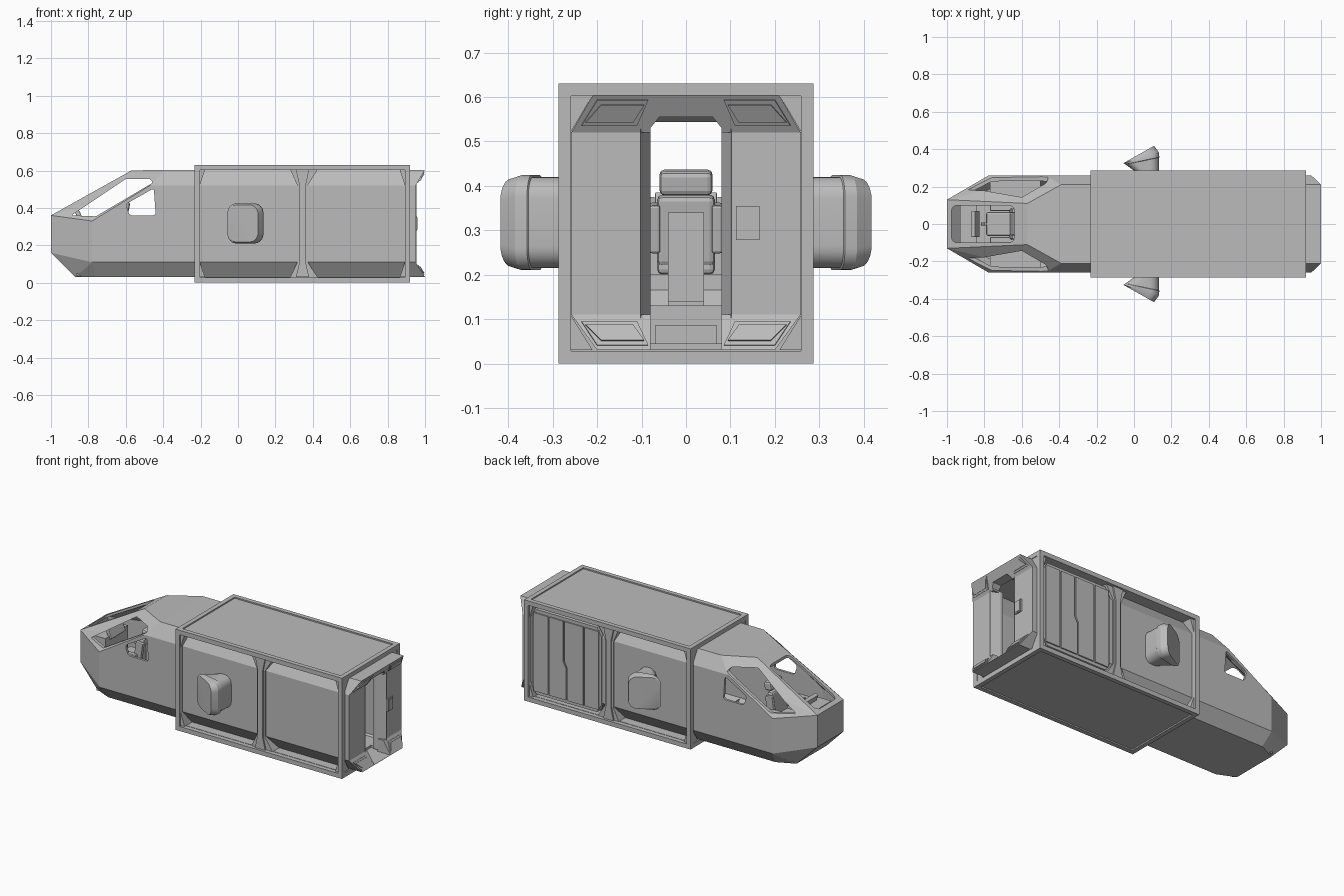
import bpy, bmesh, math
from mathutils import Vector, Matrix

if "Cube" in bpy.data.objects:
    bpy.data.objects.remove(bpy.data.objects["Cube"])

grey = bpy.data.materials.new("plain grey")
grey.use_nodes = True
grey.diffuse_color = (0.5, 0.5, 0.5, 1)
grey.node_tree.nodes["Principled BSDF"].inputs["Base Color"].default_value = (0.5, 0.5, 0.5, 1)


def finish(name, bm):
    bmesh.ops.recalc_face_normals(bm, faces=bm.faces)
    mesh = bpy.data.meshes.new(name)
    bm.to_mesh(mesh)
    bm.free()
    mesh.materials.append(grey)
    ob = bpy.data.objects.new(name, mesh)
    bpy.context.collection.objects.link(ob)
    return ob


def prism(name, pts, push, radius=0.0):
    """Polygon pushed along a vector, with optional rounded corners."""
    bm = bmesh.new()
    face = bm.faces.new([bm.verts.new(p) for p in pts])
    push = Vector(push)
    new = bmesh.ops.extrude_face_region(bm, geom=[face], use_keep_orig=True)["geom"]
    bmesh.ops.translate(bm, vec=push, verts=[v for v in new if isinstance(v, bmesh.types.BMVert)])
    if radius:
        sides = [e for e in bm.edges if abs((e.verts[0].co - e.verts[1].co).normalized().dot(push.normalized())) > 0.99
                 and abs(e.calc_length() - push.length) < 1e-4]
        bmesh.ops.bevel(bm, geom=sides, offset=radius, segments=4, profile=0.5, affect='EDGES')
    return finish(name, bm)


def box(name, lo, hi, radius=0.0, tilt=0.0):
    """Box between two corners, optionally leaned about y."""
    lo, hi = Vector(lo), Vector(hi)
    bm = bmesh.new()
    bmesh.ops.create_cube(bm, size=1)
    bmesh.ops.scale(bm, vec=hi - lo, verts=bm.verts)
    if radius:
        bmesh.ops.bevel(bm, geom=bm.edges[:], offset=radius, segments=2, profile=0.5, affect='EDGES')
    bmesh.ops.rotate(bm, matrix=Matrix.Rotation(tilt, 3, 'Y'), verts=bm.verts)
    bmesh.ops.translate(bm, vec=(lo + hi) / 2, verts=bm.verts)
    return finish(name, bm)


def hull(name, half):
    """Convex solid from points mirrored across y."""
    bm = bmesh.new()
    for x, y, z in half:
        for s in (1, -1):
            bm.verts.new((x, y * s, z))
    bmesh.ops.convex_hull(bm, input=bm.verts)
    bmesh.ops.dissolve_limit(bm, angle_limit=0.02, verts=bm.verts, edges=bm.edges)
    return finish(name, bm)


def cut(ob, cutter):
    mod = ob.modifiers.new("opening", 'BOOLEAN')
    mod.operation, mod.solver, mod.object = 'DIFFERENCE', 'EXACT', cutter
    apply(ob, mod)
    bpy.data.objects.remove(cutter)


def apply(ob, mod):
    bpy.context.view_layer.objects.active = ob
    bpy.ops.object.modifier_apply(modifier=mod.name)


def side(pts, y):
    return [(x, y, z) for x, z in pts]


# Hollow hull: faceted nose running into a chamfered body
W, LOW, HIGH, BASE, ROOF = 0.258, 0.11, 0.52, 0.03, 0.604
shell = hull("hull_shell", [
    (-1, 0.13, 0.36), (-1, 0.13, 0.16), (-0.87, 0.15, BASE), (-0.78, W, 0.33), (-0.78, W, LOW),
    (-0.76, 0.2, BASE), (-0.57, 0.11, 0.6), (-0.47, W, HIGH), (-0.39, 0.21, ROOF),
    (0.95, W, LOW), (0.95, W, HIGH), (0.95, 0.21, ROOF), (0.95, 0.2, BASE)])
wall = shell.modifiers.new("wall", 'SOLIDIFY')
wall.thickness, wall.offset, wall.use_even_offset = 0.015, -1, True
apply(shell, wall)

# Window and rear door openings
upper = [(-0.89, 0.36), (-0.6, 0.555), (-0.47, 0.555), (-0.455, 0.535), (-0.76, 0.355)]
lower = [(-0.6, 0.42), (-0.45, 0.505), (-0.44, 0.36), (-0.58, 0.36)]
cut(shell, prism("cutter", side(upper, -0.4), (0, 0.8, 0), 0.008))
cut(shell, prism("cutter", side(lower, -0.4), (0, 0.8, 0), 0.015))
screen = [(-0.975, -0.1), (-0.64, -0.1), (-0.64, 0.1), (-0.975, 0.1)]
cut(shell, prism("cutter", [(x, y, 0.33) for x, y in screen], (0, 0, 0.5), 0.03))
door = [(-0.08, 0.031), (0.08, 0.031), (0.08, 0.53), (0.06, 0.555), (-0.06, 0.555), (-0.08, 0.53)]


def doorway(grow=1.0):
    return prism("cutter", [(0.85, y * grow, z) for y, z in door], (0.3, 0, 0))


cut(shell, doorway(1.25))

# Rear hoods and door jambs
for name, edge, end, inner, trim in (("top", HIGH, ROOF, 0.21, -1), ("bottom", LOW, BASE, 0.2, 1)):
    hood = hull(name + "_rear_hood", [(0.91, W, edge), (0.95, W, edge), (0.91, inner, end), (1, inner, end)])
    cut(hood, doorway())
    slope = (end - edge) / 0.05

    def on_slope(y, z):
        return (0.95 + (z - edge) / slope, y, z)
    for s in (1, -1):
        outer_z, inner_z = end + trim * 0.01, edge - trim * 0.017
        for k, size in ((0, 0.0), (1, 0.009)):
            a, b = outer_z + trim * size, inner_z - trim * size
            pts = [on_slope(s * y, z) for y, z in
                   ((0.235 - size, b), (0.2 - size, a), (0.085 + size, a), (0.11 + size, b))]
            push = Vector((0.004, 0, trim * 0.002)) * (k + 1)
            prism(f"{name}_hood_panel", pts, push)
for s in (1, -1):
    prism("door_jamb", [(0.95, s * 0.102, 0.04), (0.955, s * 0.102, 0.04), (0.9, s * 0.08, 0.04),
                        (0.88, s * 0.08, 0.04), (0.88, s * 0.1, 0.04)], (0, 0, 0.49))
box("door_control_panel", (0.945, 0.113, 0.278), (0.958, 0.165, 0.355))
box("door_control_screen", (0.95, 0.119, 0.285), (0.961, 0.159, 0.348))

# Cargo frame: edge beams, roof and floor plates, corner gussets
X0, X1, Y, T, B = -0.232, 0.92, 0.2865, 0.63, 0.028
for z in (0, T - B):
    for s in (1, -1):
        box("long_beam", (X0, min(s * Y, s * (Y - B)), z), (X1, max(s * Y, s * (Y - B)), z + B))
    for x in (X0, X1 - B):
        box("cross_beam", (x, -Y, z), (x + B, Y, z + B))
box("roof_plate", (X0 + B, B - Y, ROOF), (X1 - B, Y - B, T - 0.008))
box("floor_plate", (X0 + B, B - Y, 0.008), (X1 - B, Y - B, BASE))
for s in (1, -1):
    for x, d in ((X0, 1), (X1, -1)):
        box("corner_post", (min(x, x + d * B), min(s * Y, s * (Y - B)), B),
            (max(x, x + d * B), max(s * Y, s * (Y - B)), T - B))
        for a, b in ((ROOF, HIGH), (BASE, LOW)):
            prism("corner_gusset", side([(x + d * B, a), (x + d * 0.055, a), (x + d * B, b)], s * 0.2),
                  (0, s * 0.075, 0))
            prism("end_gusset", [(x + d * 0.004, s * 0.26, a), (x + d * 0.004, s * 0.21, a),
                                 (x + d * 0.004, s * 0.26, b)], (d * 0.02, 0, 0))
    # Middle rib flaring into the beams
    rib = [(0.317, LOW), (0.317, HIGH), (0.28, ROOF), (0.425, ROOF),
           (0.373, HIGH), (0.373, LOW), (0.425, BASE), (0.28, BASE)]
    prism("middle_rib", side(rib, s * 0.2), (0, s * 0.066, 0))
    core = [(0.328, LOW), (0.328, HIGH), (0.31, ROOF), (0.38, ROOF),
            (0.362, HIGH), (0.362, LOW), (0.38, BASE), (0.31, BASE)]
    prism("middle_rib_core", side(core, s * 0.25), (0, s * 0.025, 0))

# Folding side door on the +y side
leaf = [(0.4, 0.1), (0.43, 0.05), (0.85, 0.05), (0.88, 0.1), (0.88, 0.53), (0.85, 0.58), (0.43, 0.58), (0.4, 0.53)]
prism("side_door", side(leaf, 0.2), (0, 0.066, 0))
for x0, x1, jog0, jog1 in ((0.415, 0.51, 0, 0), (0.52, 0.63, 0, 0.02), (0.64, 0.755, 0.02, 0), (0.765, 0.865, 0, 0)):
    pts = [(x0, 0.07), (x1, 0.07), (x1, 0.27), (x1 + jog1, 0.31), (x1 + jog1, 0.56),
           (x0 + jog0, 0.56), (x0 + jog0, 0.31), (x0, 0.27)]
    prism("side_door_fold", side(pts, 0.26), (0, 0.014, 0))


# Side pods: rounded sections lofted outward with an angled cap
def rounded_section(p, q, z0, z1, r, steps=6):
    length, ring = (Vector(q) - Vector(p)).length, []
    for i, (cu, cz) in enumerate(((length - r, z1 - r), (r, z1 - r), (r, z0 + r), (length - r, z0 + r))):
        for k in range(steps + 1):
            a = math.pi / 2 * (i + k / steps)
            u = (cu + r * math.cos(a)) / length
            xy = Vector(p).lerp(Vector(q), u)
            ring.append((xy.x, xy.y, cz + r * math.sin(a)))
    return ring


sections = [((0.03, 0.25), (0.134, 0.25), 0.215, 0.42, 0.045), ((-0.005, 0.289), (0.134, 0.289), 0.215, 0.42, 0.05),
            ((-0.045, 0.318), (0.134, 0.355), 0.215, 0.42, 0.05), ((-0.047, 0.319), (0.136, 0.358), 0.21, 0.424, 0.05),
            ((-0.056, 0.325), (0.132, 0.385), 0.21, 0.424, 0.05), ((-0.052, 0.328), (0.107, 0.418), 0.218, 0.416, 0.05)]
for s, label in ((1, "back"), (-1, "front")):
    bm = bmesh.new()
    rings = [[bm.verts.new((x, s * y, z)) for x, y, z in rounded_section(*sec)] for sec in sections]
    for a, b in zip(rings, rings[1:]):
        for i in range(len(a)):
            bm.faces.new((a[i - 1], a[i], b[i], b[i - 1]))
    bm.faces.new(rings[0])
    bm.faces.new(rings[-1])
    pod = finish(label + "_side_pod", bm)
    bpy.ops.object.select_all(action='DESELECT')
    pod.select_set(True)
    bpy.context.view_layer.objects.active = pod
    bpy.ops.object.shade_smooth_by_angle(angle=math.radians(25))

# Cockpit: raised deck, pilot seat, consoles
box("cockpit_deck", (-0.86, -0.17, 0.035), (-0.5, 0.17, 0.13))
box("cockpit_step", (-0.5, -0.07, 0.035), (-0.42, 0.07, 0.085))
box("seat_pedestal", (-0.73, -0.04, 0.13), (-0.65, 0.04, 0.21))
box("seat_cushion", (-0.79, -0.065, 0.2), (-0.63, 0.065, 0.245), 0.012)
box("seat_back", (-0.655, -0.065, 0.22), (-0.615, 0.065, 0.38), 0.012, 0.15)
box("seat_headrest", (-0.63, -0.06, 0.38), (-0.58, 0.06, 0.435), 0.012, 0.15)
box("seat_spine", (-0.61, -0.04, 0.14), (-0.585, 0.04, 0.34))
box("front_console", (-0.93, -0.11, 0.2), (-0.84, 0.11, 0.34))
box("console_screen", (-0.86, -0.07, 0.32), (-0.835, 0.07, 0.385), 0.005, -0.4)
box("control_stick", (-0.81, -0.008, 0.2), (-0.795, 0.008, 0.3), 0.003, 0.2)
for s in (1, -1):
    box("seat_arm", (-0.77, s * 0.085 - 0.015, 0.26), (-0.64, s * 0.085 + 0.015, 0.285), 0.005)
    box("seat_bolster", (-0.66, s * 0.07 - 0.012, 0.25), (-0.61, s * 0.07 + 0.012, 0.36), 0.006, 0.15)
    box("side_console", (-0.77, s * 0.19 - 0.055, 0.13), (-0.5, s * 0.19 + 0.055, 0.25))
    for i in range(3):
        for j in (-0.015, 0.015):
            box("console_button", (-0.73 + i * 0.05, s * 0.19 + j - 0.005, 0.25),
                (-0.72 + i * 0.05, s * 0.19 + j + 0.005, 0.256))
